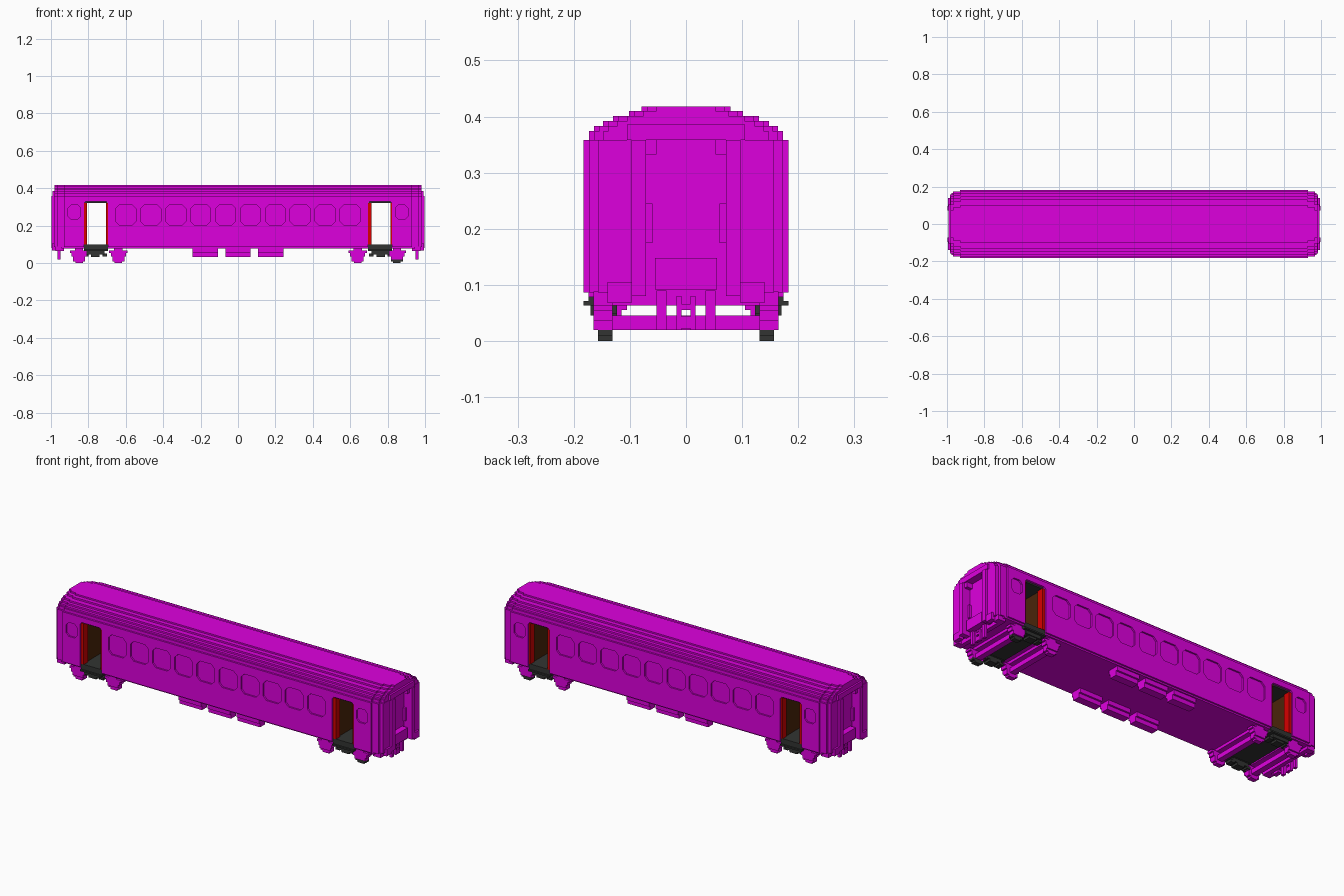
import bpy
import bmesh

cube = bpy.data.objects.get("Cube")
if cube:
    bpy.data.objects.remove(cube, do_unlink=True)


def material(name, rgb):
    m = bpy.data.materials.new(name)
    m.use_nodes = True
    m.diffuse_color = (*rgb, 1)
    m.node_tree.nodes["Principled BSDF"].inputs["Base Color"].default_value = (*rgb, 1)
    return m


MAGENTA = material("magenta", (0.73, 0.0, 0.73))
RED = material("door_red", (0.68, 0.0, 0.0))
BROWN = material("vestibule_brown", (0.07, 0.018, 0.003))
DARK = material("dark_grey", (0.032, 0.034, 0.032))


def prism(bm, pts, axis, lo, hi):
    """Extrude a 2D outline along an axis (0, 1 or 2) from lo to hi."""
    def place(p, d):
        c = list(p)
        c.insert(axis, d)
        return bm.verts.new(c)
    a = [place(p, lo) for p in pts]
    b = [place(p, hi) for p in pts]
    n = len(pts)
    bm.faces.new(a)
    bm.faces.new(b[::-1])
    for i in range(n):
        bm.faces.new((a[i], a[(i + 1) % n], b[(i + 1) % n], b[i]))


def box(bm, x0, x1, y0, y1, z0, z1):
    prism(bm, [(x0, y0), (x1, y0), (x1, y1), (x0, y1)], 2, z0, z1)


def quad_boxes(bm, x0, x1, y0, y1, z0, z1):
    """The same box on both ends and both sides."""
    for sx in (-1, 1):
        for sy in (-1, 1):
            box(bm, sx * x0, sx * x1, sy * y0, sy * y1, z0, z1)


def end_boxes(bm, x0, x1, y, z0, z1):
    """A box centred across the width at both ends."""
    for s in (-1, 1):
        box(bm, s * x0, s * x1, -y, y, z0, z1)


def finish(bm, name, mat):
    bmesh.ops.recalc_face_normals(bm, faces=bm.faces)
    me = bpy.data.meshes.new(name)
    bm.to_mesh(me)
    bm.free()
    me.materials.append(mat)
    ob = bpy.data.objects.new(name, me)
    bpy.context.collection.objects.link(ob)
    return ob


def plan(w, l):
    """Plan outline with stepped corners, half width w and half length l."""
    q = [(l - 0.055, w), (l - 0.055, w - 0.01), (l - 0.018, w - 0.01),
         (l - 0.018, w - 0.026), (l, w - 0.026)]
    r = q[::-1]
    return (q + [(x, -y) for x, y in r] + [(-x, -y) for x, y in q] + [(-x, y) for x, y in r])


def rounded(x, z, w, h, c):
    """Octagonal window outline."""
    w, h = w / 2, h / 2
    pts = [(w - c, -h), (w, -h + c), (w, h - c), (w - c, h),
           (c - w, h), (-w, h - c), (-w, c - h), (c - w, -h)]
    return [(x + a, z + b) for a, b in pts]


# Walls
bm = bmesh.new()
prism(bm, plan(0.183, 0.985), 2, 0.086, 0.358)
walls = finish(bm, "body_walls", MAGENTA)

# Narrower skirt below the walls
bm = bmesh.new()
box(bm, -0.694, 0.694, -0.174, 0.174, 0.078, 0.086)
for s in (-1, 1):
    box(bm, s * 0.824, s * 0.945, -0.174, 0.174, 0.078, 0.086)
finish(bm, "body_skirt", MAGENTA)

# Cutter: window recesses, doorways and end-door recesses
bm = bmesh.new()
windows = [(-0.6 + i * 1.2 / 9, 0.257, 0.108, 0.108, 0.02) for i in range(10)]
windows += [(s * 0.875, 0.272, 0.066, 0.076, 0.016) for s in (-1, 1)]
for win in windows:
    for s in (-1, 1):
        prism(bm, rounded(*win), 1, s * 0.174, s * 0.25)
for s in (-1, 1):
    prism(bm, [(s * 0.696, 0.05), (s * 0.824, 0.05), (s * 0.824, 0.32), (s * 0.814, 0.33),
               (s * 0.706, 0.33), (s * 0.696, 0.32)], 1, -0.25, 0.25)
    box(bm, s * 0.952, s * 1.1, -0.071, 0.071, 0.05, 0.4)
cutter = finish(bm, "opening_cutter", MAGENTA)
cutter.hide_render = True
mod = walls.modifiers.new("openings", 'BOOLEAN')
mod.object = cutter
mod.operation = 'DIFFERENCE'
mod.solver = 'EXACT'
bpy.context.view_layer.objects.active = walls
bpy.ops.object.modifier_apply(modifier=mod.name)
bpy.data.objects.remove(cutter, do_unlink=True)

# Stepped roof with a hood over each gangway
bm = bmesh.new()
z = 0.358
for w, top in [(0.173, 0.374), (0.164, 0.383), (0.148, 0.392),
               (0.130, 0.401), (0.102, 0.410), (0.079, 0.418)]:
    prism(bm, plan(w, 0.982), 2, z, top)
    z = top
end_boxes(bm, 0.94, 0.992, 0.105, 0.358, 0.386)
finish(bm, "roof", MAGENTA)

# Gangway pillars, door handles and brackets
bm = bmesh.new()
quad_boxes(bm, 0.95, 0.998, 0.071, 0.097, 0.08, 0.358)
quad_boxes(bm, 0.97, 0.995, 0.097, 0.14, 0.068, 0.105)
quad_boxes(bm, 0.945, 0.965, 0.06, 0.071, 0.175, 0.245)
quad_boxes(bm, 0.945, 0.985, 0.053, 0.071, 0.332, 0.36)
quad_boxes(bm, 0.93, 0.975, 0.13, 0.165, 0.063, 0.088)
finish(bm, "gangway_frames", MAGENTA)

# End steps and sill
bm = bmesh.new()
end_boxes(bm, 0.95, 0.985, 0.055, 0.092, 0.148)
end_boxes(bm, 0.93, 0.953, 0.14, 0.063, 0.09)
finish(bm, "end_steps", MAGENTA)

# Couplers and brake hoses
bm = bmesh.new()
quad_boxes(bm, 0.95, 0.965, 0.035, 0.053, 0.02, 0.09)
quad_boxes(bm, 0.95, 0.965, 0.008, 0.017, 0.02, 0.08)
end_boxes(bm, 0.95, 0.965, 0.010, 0.022, 0.044)
end_boxes(bm, 0.95, 0.965, 0.010, 0.055, 0.066)
finish(bm, "couplers", MAGENTA)

# Bogies: axle boxes, cross beams and stepped wheels
bm = bmesh.new()
dark = bmesh.new()
for ax in (-0.85, -0.64, 0.64, 0.85):
    box(bm, ax - 0.016, ax + 0.016, -0.165, 0.165, 0.02, 0.045)
    box(bm, ax - 0.022, ax + 0.022, -0.165, 0.165, 0.063, 0.079)
    wheel = dark if ax > 0.8 else bm
    for s in (-1, 1):
        box(bm, ax - 0.049, ax + 0.049, s * 0.131, s * 0.165, 0.054, 0.066)
        box(bm, ax - 0.04, ax + 0.04, s * 0.131, s * 0.165, 0.036, 0.054)
        box(bm, ax - 0.032, ax + 0.032, s * 0.131, s * 0.165, 0.02, 0.036)
        box(wheel, ax - 0.032, ax + 0.032, s * 0.131, s * 0.157, 0.009, 0.022)
        box(wheel, ax - 0.02, ax + 0.02, s * 0.131, s * 0.157, 0, 0.009)
finish(bm, "bogies", MAGENTA)
finish(dark, "dark_wheels", DARK)

# Door steps, vestibule floors and ceilings
bm = bmesh.new()
end_boxes(bm, 0.696, 0.824, 0.174, 0.066, 0.10)
quad_boxes(bm, 0.696, 0.824, 0.12, 0.183, 0.063, 0.071)
quad_boxes(bm, 0.715, 0.81, 0.123, 0.17, 0.045, 0.063)
quad_boxes(bm, 0.74, 0.785, 0.123, 0.165, 0.033, 0.045)
quad_boxes(bm, 0.70, 0.725, 0.123, 0.16, 0.036, 0.05)
quad_boxes(bm, 0.80, 0.822, 0.123, 0.16, 0.036, 0.05)
end_boxes(bm, 0.70, 0.82, 0.172, 0.322, 0.332)
finish(bm, "vestibule_floors", DARK)

# Vestibule linings and red door edges
brown = bmesh.new()
red = bmesh.new()
for c in (-0.76, 0.76):
    lo, hi = c - 0.064, c + 0.064
    box(brown, lo - 0.002, lo + 0.01, -0.15, 0.15, 0.1, 0.322)
    box(brown, hi - 0.005, hi + 0.002, -0.15, 0.15, 0.1, 0.322)
    for s in (-1, 1):
        box(red, lo - 0.002, lo + 0.017, s * 0.14, s * 0.176, 0.1, 0.322)
        box(red, hi - 0.009, hi + 0.002, s * 0.14, s * 0.176, 0.1, 0.322)
finish(brown, "vestibule_walls", BROWN)
finish(red, "door_edges", RED)

# Equipment boxes under the floor, with a narrower lower tier
bm = bmesh.new()
for x in (-0.175, 0, 0.175):
    for s in (-1, 1):
        box(bm, x - 0.068, x + 0.068, s * 0.105, s * 0.167, 0.055, 0.079)
        box(bm, x - 0.068, x + 0.068, s * 0.115, s * 0.157, 0.032, 0.055)
finish(bm, "equipment_boxes", MAGENTA)
